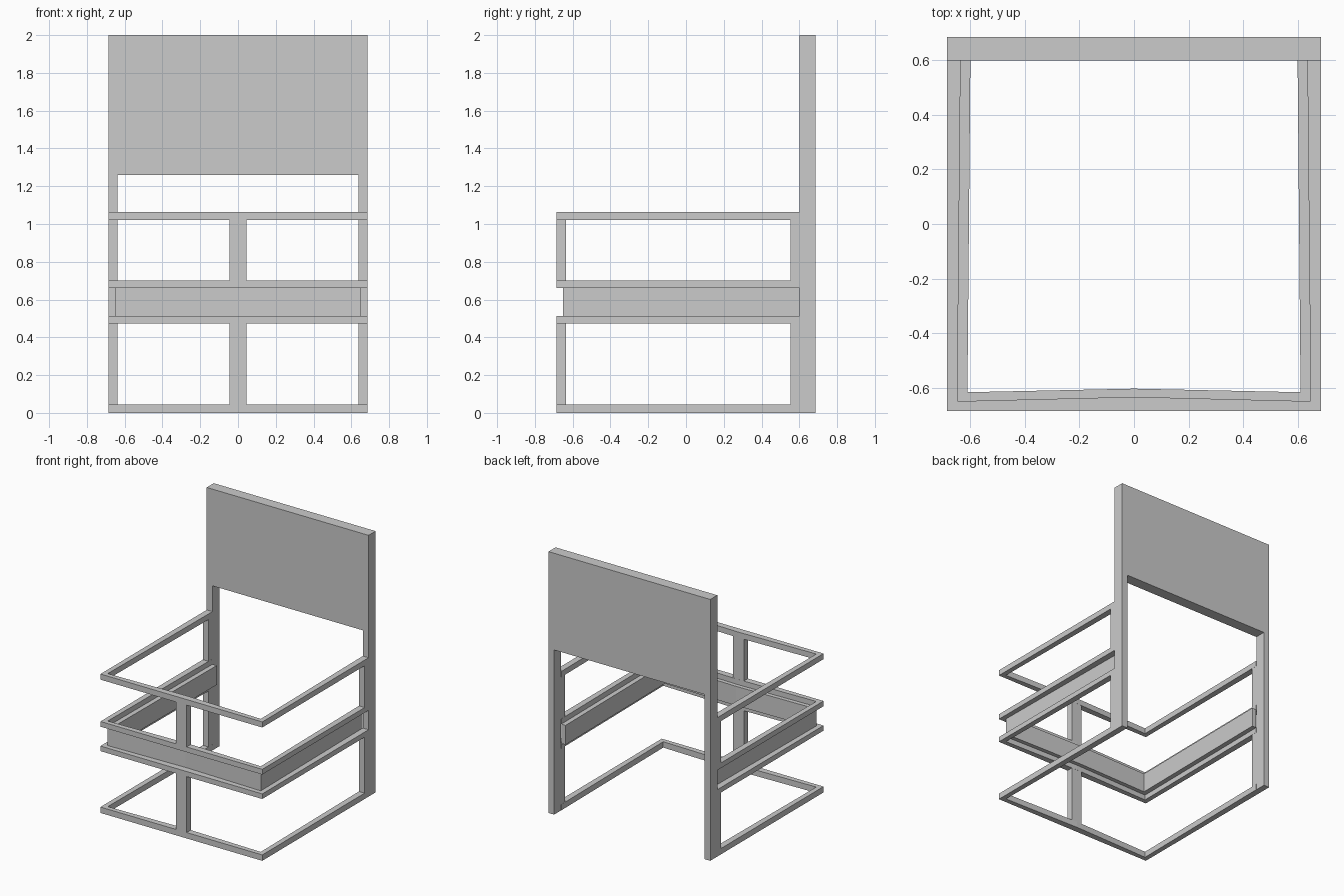
import bpy, bmesh

if "Cube" in bpy.data.objects:
    bpy.data.objects.remove(bpy.data.objects["Cube"])

W = 0.685          # half width and half depth
BACK_Y = 0.60      # front face of the back frame


def prism(name, outline, depth, axis):
    """Extrude a closed outline of 3D points along an axis into a solid."""
    bm = bmesh.new()
    face = bm.faces.new([bm.verts.new(p) for p in outline])
    new = bmesh.ops.extrude_face_region(bm, geom=[face])["geom"]
    verts = [g for g in new if isinstance(g, bmesh.types.BMVert)]
    offset = [0, 0, 0]
    offset["xyz".index(axis)] = depth
    bmesh.ops.translate(bm, verts=verts, vec=offset)
    bmesh.ops.recalc_face_normals(bm, faces=bm.faces)
    mesh = bpy.data.meshes.new(name)
    bm.to_mesh(mesh)
    bm.free()
    obj = bpy.data.objects.new(name, mesh)
    bpy.context.collection.objects.link(obj)
    return obj


def box(name, x0, x1, y0, y1, z0, z1):
    return prism(name, [(x0, y0, z0), (x1, y0, z0), (x1, y1, z0), (x0, y1, z0)],
                 z1 - z0, "z")


def u_band(name, outer, inner, z0, z1):
    """U-shaped band open at the back; paths run right back, corner, centre."""
    def full(path):
        return path + [(-x, y) for x, y in reversed(path) if x > 0]
    loop = full(outer) + full(inner)[::-1]
    return prism(name, [(x, y, z0) for x, y in loop], z1 - z0, "z")


# Plan outlines: outer edge, slightly bowed rail inner edge, apron inner edge
edge_out = [(W, BACK_Y), (W, -W), (0, -W)]
edge_mid = [(0.636, BACK_Y), (0.648, -0.650), (0, -0.634)]
edge_in = [(0.600, BACK_Y), (0.611, -0.617), (0, -0.604)]

# Back frame: one panel with two long legs
back = [(-W, 0), (-0.637, 0), (-0.637, 1.26), (0.637, 1.26),
        (0.637, 0), (W, 0), (W, 2), (-W, 2)]
prism("backrest_frame", [(x, BACK_Y, z) for x, z in back], W - BACK_Y, "y")

# Horizontal rails
for name, z0, z1 in [("floor_rail", 0, 0.045), ("lower_seat_rail", 0.473, 0.512),
                     ("upper_seat_rail", 0.66, 0.70), ("arm_rail", 1.02, 1.063)]:
    u_band(name, edge_out, edge_mid, z0, z1)

# Recessed seat apron
u_band("seat_apron", edge_mid, edge_in, 0.512, 0.66)

# Uprights between the rails
for tag, z0, z1 in [("lower", 0.045, 0.473), ("upper", 0.70, 1.02)]:
    box(tag + "_front_post", -0.045, 0.045, -W, -0.635, z0, z1)
    for side, x0, x1 in [("right", 0.637, W), ("left", -W, -0.637)]:
        box(f"{tag}_{side}_post", x0, x1, 0.553, BACK_Y, z0, z1)
